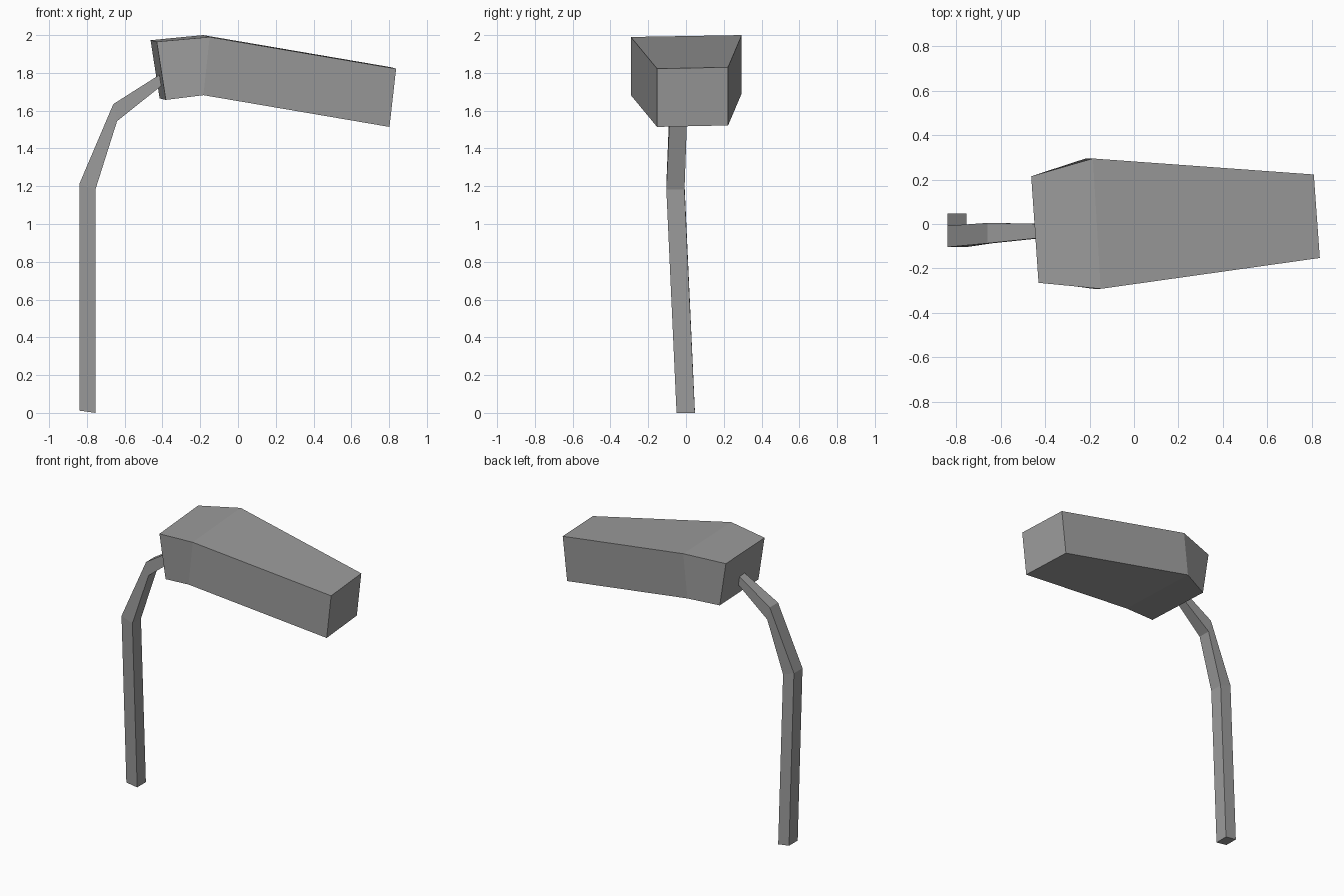
import bpy
import bmesh

cube = bpy.data.objects.get("Cube")
if cube:
    bpy.data.objects.remove(cube, do_unlink=True)

grey = bpy.data.materials.new("mid_grey")
grey.use_nodes = True
colour = (0.33, 0.33, 0.33, 1)
grey.diffuse_color = colour
grey.node_tree.nodes["Principled BSDF"].inputs["Base Color"].default_value = colour


def loft(name, sections):
    """Skin a closed flat-shaded tube through four-cornered sections."""
    bm = bmesh.new()
    rings = [[bm.verts.new(p) for p in section] for section in sections]
    for a, b in zip(rings, rings[1:]):
        for i in range(4):
            j = (i + 1) % 4
            bm.faces.new((a[i], a[j], b[j], b[i]))
    bm.faces.new(rings[0])
    bm.faces.new(rings[-1])
    bmesh.ops.recalc_face_normals(bm, faces=bm.faces)
    mesh = bpy.data.meshes.new(name)
    bm.to_mesh(mesh)
    bm.free()
    mesh.materials.append(grey)
    obj = bpy.data.objects.new(name, mesh)
    bpy.context.collection.objects.link(obj)


def head_section(front, back, lean):
    """Top corners front and back; the bottom corners hang below, leaning in x."""
    drop = 0.308
    low = [(x + lean, y, z - drop) for x, y, z in (back, front)]
    return [front, back] + low


def pole_section(outer, inner, y_front, y_back):
    """Outer and inner (x, z) edges of the bend, spread across the width."""
    return [(outer[0], y_front, outer[1]), (outer[0], y_back, outer[1]),
            (inner[0], y_back, inner[1]), (inner[0], y_front, inner[1])]


# Lamp head: mounting end, widest shoulder, narrow nose
loft("lamp_head", [
    head_section((-0.43, -0.265, 1.965), (-0.463, 0.215, 1.973), 0.048),
    head_section((-0.15, -0.292, 1.99), (-0.185, 0.295, 2.0), -0.033),
    head_section((0.837, -0.153, 1.822), (0.81, 0.223, 1.83), -0.035),
])

# Bent square pole, tapering where it enters the head
loft("pole", [
    pole_section((-0.84, 0.012), (-0.755, 0.0), -0.05, 0.047),
    pole_section((-0.84, 1.212), (-0.755, 1.182), -0.104, -0.008),
    pole_section((-0.66, 1.635), (-0.64, 1.545), -0.087, 0.005),
    pole_section((-0.40, 1.80), (-0.38, 1.752), -0.06, 0.0),
])
